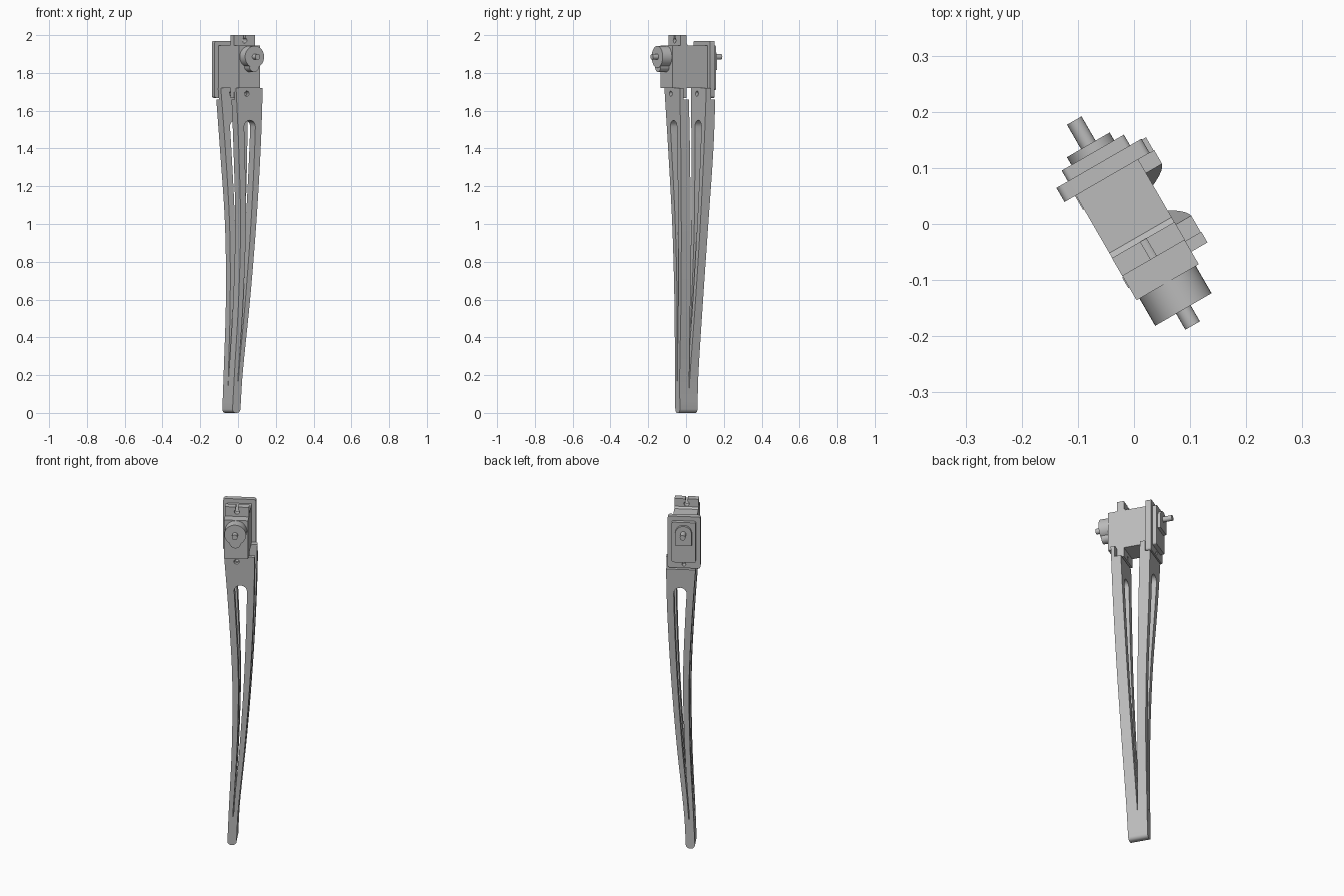
import bpy
import bmesh
import math
from mathutils import Matrix

old = bpy.data.objects.get("Cube")
if old:
    bpy.data.objects.remove(old, do_unlink=True)

# One grey material for everything
grey = bpy.data.materials.new("light_grey")
grey.use_nodes = True
colour = (0.5, 0.5, 0.5, 1)
grey.diffuse_color = colour
grey.node_tree.nodes["Principled BSDF"].inputs["Base Color"].default_value = colour

TURN = Matrix.Rotation(math.radians(30), 4, "Z")   # whole model is turned
SHAFT_Z = 1.885


def finish(name, bm, cutters=()):
    """Turn a bmesh into an object, apply the cutters, shade it."""
    bmesh.ops.recalc_face_normals(bm, faces=bm.faces)
    mesh = bpy.data.meshes.new(name)
    bm.to_mesh(mesh)
    bm.free()
    mesh.materials.append(grey)
    obj = bpy.data.objects.new(name, mesh)
    obj.matrix_world = TURN
    bpy.context.collection.objects.link(obj)
    bpy.ops.object.select_all(action="DESELECT")
    obj.select_set(True)
    bpy.context.view_layer.objects.active = obj
    for cutter in cutters:
        mod = obj.modifiers.new("cut", "BOOLEAN")
        mod.object, mod.operation, mod.solver = cutter, "DIFFERENCE", "EXACT"
        bpy.ops.object.modifier_apply(modifier=mod.name)
    for cutter in cutters:
        bpy.data.objects.remove(cutter, do_unlink=True)
    bpy.ops.object.shade_smooth_by_angle(angle=math.radians(30))
    return obj


def prism(name, outline, y0, y1, cutters=()):
    """Extrude an outline in x and z from y0 to y1."""
    bm = bmesh.new()
    face = bm.faces.new([bm.verts.new((x, y0, z)) for x, z in outline])
    ext = bmesh.ops.extrude_face_region(bm, geom=[face])["geom"]
    for v in ext:
        if isinstance(v, bmesh.types.BMVert):
            v.co.y = y1
    return finish(name, bm, cutters)


def arc(cx, cz, r, a0=0, a1=360, n=32):
    full = a1 - a0 == 360
    steps = n if full else n + 1
    angles = [math.radians(a0 + (a1 - a0) * i / n) for i in range(steps)]
    return [(cx + r * math.cos(a), cz + r * math.sin(a)) for a in angles]


def rounded(x, z0, z1, r):
    """Rectangle from -x to x with round corners."""
    return (arc(x - r, z1 - r, r, 0, 90, 5) + arc(r - x, z1 - r, r, 90, 180, 5)
            + arc(r - x, z0 + r, r, 180, 270, 5) + arc(x - r, z0 + r, r, 270, 360, 5))


def block(name, x, z0, z1, y0, y1, cutters=()):
    return prism(name, [(-x, z0), (x, z0), (x, z1), (-x, z1)], y0, y1, cutters)


def curve(keys):
    """Smooth function of height through a few (z, value) keys."""
    def slope(i):
        a, b = keys[max(i - 1, 0)], keys[min(i + 1, len(keys) - 1)]
        return (b[1] - a[1]) / (b[0] - a[0])

    def value(z):
        i = 0
        while i < len(keys) - 2 and z > keys[i + 1][0]:
            i += 1
        (za, a), (zb, b) = keys[i], keys[i + 1]
        h = zb - za
        t = (z - za) / h
        return ((2 * t**3 - 3 * t**2 + 1) * a + (t**3 - 2 * t**2 + t) * h * slope(i)
                + (3 * t**2 - 2 * t**3) * b + (t**3 - t**2) * h * slope(i + 1))
    return value


# Leg edges as functions of height
side_a = curve([(0, -.0545), (.2, -.046), (.6, -.028), (1, -.025), (1.4, -.044), (1.72, -.066)])
side_b = curve([(0, -.006), (.2, .004), (.6, .042), (1, .071), (1.4, .09), (1.72, .097)])
front_out = curve([(0, -.034), (.6, -.055), (1, -.07), (1.4, -.084), (1.72, -.094)])
rear_out = curve([(0, .073), (.2, .073), (.6, .08), (1, .095), (1.4, .1155), (1.72, .125)])
STEP, TAB_TOP, FORK, TIP = 1.658, 1.72, .13, .02


def front_in(z):
    return .02 - .058 * max(0, z - FORK) / (STEP - FORK)


def rear_in(z):
    return .02 + .046 * max(0, z - FORK) / (STEP - FORK)


def loft(name, heights, y_a, y_b, cutters=()):
    """Stack rectangular sections bounded by the leg edges."""
    bm = bmesh.new()
    rings = []
    for z in heights:
        inset = TIP - math.sqrt(max(0, TIP**2 - (TIP - z)**2)) if z < TIP else 0
        xa, xb = side_a(z) + inset, side_b(z) - inset
        rings.append([bm.verts.new((x, y, z)) for x, y in
                      ((xa, y_a(z)), (xb, y_a(z)), (xb, y_b(z)), (xa, y_b(z)))])
    for r, s in zip(rings, rings[1:]):
        for i in range(4):
            j = (i + 1) % 4
            bm.faces.new((r[i], r[j], s[j], s[i]))
    bm.faces.new(rings[0])
    bm.faces.new(rings[-1])
    return finish(name, bm, cutters)


def slot_cutter():
    """Long tapering opening with a round top."""
    left, right = [], []
    for i in range(25):
        z = .17 + (1.515 - .17) * i / 24
        wall = .022 + .0105 * z
        left.append((min(side_a(z) + wall, (side_a(z) + side_b(z)) / 2 - .002), z))
        right.append((max(side_b(z) - wall, (side_a(z) + side_b(z)) / 2 + .002), z))
    cx = (left[-1][0] + right[-1][0]) / 2
    r = (right[-1][0] - left[-1][0]) / 2
    cap = arc(cx, 1.515, r, 0, 180, 12)[1:-1]
    return prism("slot_cutter", right + cap + left[::-1], -.2, .25)


def hole_cutter(z, y0, y1, r=.014):
    return prism("hole_cutter", arc(0, z, r, n=20), y0, y1)


# Two curved legs joined at the foot, each with a tab beside its motor ear
heights = [TIP * (1 - math.cos(math.pi / 2 * i / 5)) for i in range(6)]
heights += [.06, FORK] + [FORK + (STEP - FORK) * i / 28 for i in range(1, 29)]
loft("front_leg", heights, front_out, front_in, [slot_cutter()])
loft("rear_leg", heights, rear_in, rear_out, [slot_cutter()])
tab = [STEP, 1.69, TAB_TOP]
loft("front_leg_tab", tab, front_out, lambda z: -.072, [hole_cutter(1.69, -.12, -.05)])
loft("rear_leg_tab", tab, rear_in, lambda z: .096, [hole_cutter(1.69, .04, .11)])

# Motor body and its front mounting ear
block("motor_body", .064, 1.72, 1.945, -.12, .097)
slit = block("slit_cutter", .006, 1.975, 2.05, -.1, 0)
block("front_ear", .0645, 1.668, 2.0, -.07, -.033,
      [hole_cutter(1.972, -.1, 0), slit, hole_cutter(1.69, -.1, 0, .01)])

# Fillet wedge behind the ear
bm = bmesh.new()
ends = [[bm.verts.new((x, y, z)) for y, z in ((-.035, 1.944), (-.022, 1.944), (-.035, 1.957))]
        for x in (-.064, .064)]
for e in ends:
    bm.faces.new(e)
for i in range(3):
    j = (i + 1) % 3
    bm.faces.new((ends[0][i], ends[0][j], ends[1][j], ends[1][i]))
finish("ear_fillet", bm)

# Rear flange and stepped cover
prism("rear_flange", rounded(.0875, 1.668, 1.97, .012), .096, .125,
      [hole_cutter(1.69, .08, .14, .01)])
prism("rear_cover", rounded(.064, 1.71, 1.945, .01), .125, .147)
prism("rear_arch_plate", arc(0, SHAFT_Z, .044, 0, 180, 20) + [(-.044, 1.815), (.044, 1.815)],
      .147, .163)

# Output drum, lower gear housing and the two shafts
prism("front_drum", arc(0, SHAFT_Z, .058, n=40), -.176, -.12)
prism("lower_gear_housing",
      arc(0, 1.835, .03, 180, 360, 16) + [(.03, SHAFT_Z), (-.03, SHAFT_Z)], -.172, -.12)
prism("front_shaft", arc(0, SHAFT_Z, .015, n=20), -.209, -.176)
prism("rear_shaft", arc(0, SHAFT_Z, .015, n=20), .163, .213)
